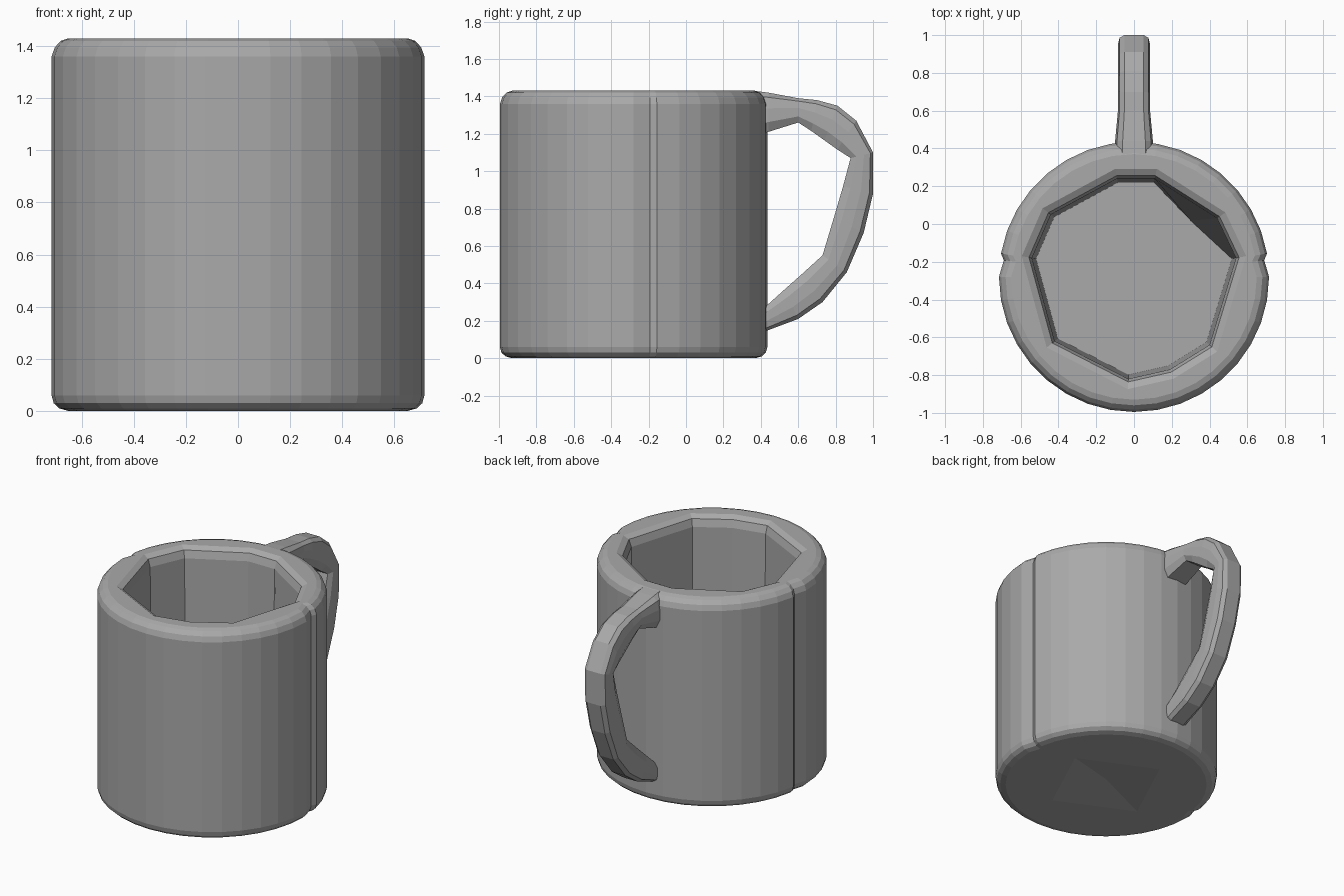
import bpy
import bmesh
from math import sin, cos, radians
from mathutils import Vector

if "Cube" in bpy.data.objects:
    bpy.data.objects.remove(bpy.data.objects["Cube"], do_unlink=True)

grey = bpy.data.materials.new("plain grey")
grey.use_nodes = True
grey.diffuse_color = (0.4, 0.4, 0.4, 1)
grey.node_tree.nodes["Principled BSDF"].inputs["Base Color"].default_value = grey.diffuse_color

CENTRE_Y = -0.28
HEIGHT = 1.43


def finish(bm, name):
    bmesh.ops.recalc_face_normals(bm, faces=bm.faces)
    mesh = bpy.data.meshes.new(name)
    bm.to_mesh(mesh)
    bm.free()
    mesh.materials.append(grey)
    obj = bpy.data.objects.new(name, mesh)
    bpy.context.collection.objects.link(obj)
    return obj


def bridge(bm, a, b):
    n = len(a)
    for i in range(n):
        j = (i + 1) % n
        bm.faces.new((a[i], a[j], b[j], b[i]))


def loop_edges(bm, ring):
    return [bm.edges.get((v, ring[i - 1])) or bm.edges.new((v, ring[i - 1]))
            for i, v in enumerate(ring)]


def ring_fill(bm, outer, inner):
    edges = loop_edges(bm, outer) + loop_edges(bm, inner)
    bmesh.ops.triangle_fill(bm, edges=edges, use_beauty=True)


# Outer wall: faceted cylinder with rounded ends and a fine crease on each side
spokes = [(a, 0.715) for a in range(0, 360, 10)] + [(7.3, 0.695), (172.7, 0.695)]
spokes.sort()
levels = [(0.065, 0), (0.03, 0.01), (0.008, 0.03), (0, 0.06),
          (0, 1.36), (0.012, 1.395), (0.035, 1.42), (0.065, HEIGHT)]

bm = bmesh.new()
outer = []
for inset, z in levels:
    outer.append([bm.verts.new(((r - inset) * cos(radians(a)),
                                CENTRE_Y + (r - inset) * sin(radians(a)), z))
                  for a, r in spokes])
for a, b in zip(outer, outer[1:]):
    bridge(bm, a, b)

# Hollow: uneven ten-sided opening with a chamfered lip
opening = [(0.11, 0.24), (0.44, 0.03), (0.54, -0.18), (0.40, -0.64), (0.19, -0.77),
           (-0.03, -0.82), (-0.42, -0.62), (-0.54, -0.18), (-0.44, 0.05), (-0.09, 0.24)]


def hollow_ring(scale, z):
    return [bm.verts.new((x * scale, CENTRE_Y + (y - CENTRE_Y) * scale, z))
            for x, y in opening]


hollow = [hollow_ring(1.10, HEIGHT), hollow_ring(1.03, 1.41),
          hollow_ring(1.0, 1.36), hollow_ring(0.96, 0.13)]
hollow[-1][1].co.x = 0.30
ring_fill(bm, outer[-1], hollow[0])
for a, b in zip(hollow, hollow[1:]):
    bridge(bm, a, b)
bm.faces.new(hollow[-1])

# Underside: shallow four-sided dimple
dimple = [bm.verts.new((0.4 * cos(radians(a)), CENTRE_Y + 0.4 * sin(radians(a)), 0))
          for a in (20, 110, 200, 290)]
ring_fill(bm, outer[0], dimple)
tip = bm.verts.new((0, CENTRE_Y, 0.04))
for i, v in enumerate(dimple):
    bm.faces.new((dimple[i - 1], v, tip))
finish(bm, "mug_body")

# Handle: rounded sections between an outer curve and an angular inner edge
# Each station: outer y, outer z, inner y, inner z, half width
stations = [(0.36, 1.43, 0.36, 1.19, 0.10), (0.44, 1.42, 0.44, 1.21, 0.10),
            (0.60, 1.39, 0.60, 1.26, 0.085), (0.70, 1.38, 0.67, 1.215, 0.085),
            (0.81, 1.35, 0.74, 1.165, 0.085), (0.91, 1.27, 0.81, 1.115, 0.085),
            (1.00, 1.10, 0.88, 1.07, 0.085), (1.00, 0.88, 0.84, 0.92, 0.085),
            (0.95, 0.67, 0.79, 0.75, 0.085), (0.86, 0.46, 0.73, 0.55, 0.085),
            (0.73, 0.30, 0.62, 0.45, 0.085), (0.60, 0.21, 0.53, 0.37, 0.085),
            (0.44, 0.15, 0.43, 0.28, 0.085), (0.34, 0.12, 0.34, 0.20, 0.085)]
# Section outline as (width fraction, depth fraction from the outer edge)
half = [(0.6, 0), (0.9, 0.12), (1, 0.4), (1, 0.75), (0.75, 1)]
section = half + [(-w, d) for w, d in reversed(half)]

bm = bmesh.new()
rings = []
for oy, oz, iy, iz, w in stations:
    out, inn = Vector((0, oy, oz)), Vector((0, iy, iz))
    rings.append([bm.verts.new(out.lerp(inn, d) + Vector((u * w, 0, 0)))
                  for u, d in section])
for a, b in zip(rings, rings[1:]):
    bridge(bm, a, b)
bm.faces.new(rings[0])
bm.faces.new(rings[-1])
finish(bm, "handle")
